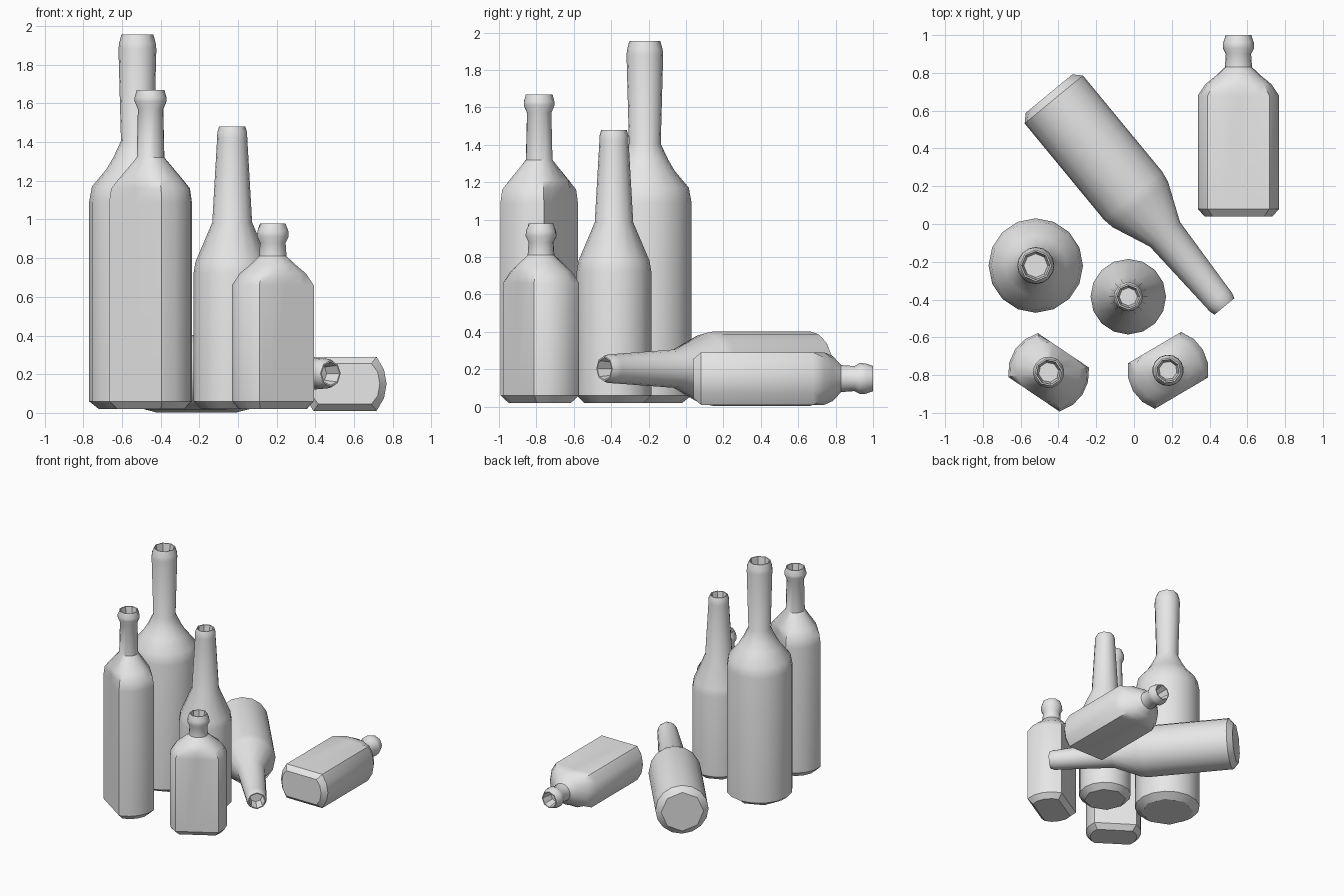
import bpy, bmesh
from math import sin, cos, radians

cube = bpy.data.objects.get("Cube")
if cube:
    bpy.data.objects.remove(cube, do_unlink=True)

# One plain grey for all bottles
grey = bpy.data.materials.new("plain_grey")
grey.use_nodes = True
grey.diffuse_color = (0.8, 0.8, 0.8, 1)
grey.node_tree.nodes["Principled BSDF"].inputs["Base Color"].default_value = (0.8, 0.8, 0.8, 1)

ROUND = [22.5 * i for i in range(16)]
HALF = [-40.6, -20, 0, 20, 40.6, 65, 90, 115]
FLASK = HALF + [a + 180 for a in HALF]


def bottle(name, profile, location, rotation=(0, 0, 0), flat=None):
    """Loft (radius, height) rings; flat clamps the depth to make a flask."""
    bm = bmesh.new()
    widest = max(r for r, z in profile)
    lip_r, lip_z = profile[-1]
    # Recessed mouth inside the lip
    rings = profile + [(lip_r - 0.008, lip_z), (lip_r - 0.02, lip_z - 0.09)]
    loops = []
    for i, (r, z) in enumerate(rings):
        limit = widest
        if flat:
            limit = flat - (widest - r) if i == 0 else flat
        # Base and mouth have eight sides
        eight = i >= len(profile) - 1 or (i == 0 and not flat)
        loop = []
        for k, a in enumerate(FLASK if flat else ROUND):
            if eight:
                a = ROUND[k] + (-45 if flat else 0)
            rr = r * cos(radians(22.5)) if eight and k % 2 else r
            y = max(-limit, min(limit, rr * sin(radians(a))))
            loop.append(bm.verts.new((rr * cos(radians(a)), y, z)))
        loops.append(loop)
    for low, high in zip(loops, loops[1:]):
        for k in range(16):
            n = (k + 1) % 16
            bm.faces.new((low[k], low[n], high[n], high[k]))
    bm.faces.new(loops[0][::-1])
    bm.faces.new(loops[-1])
    mesh = bpy.data.meshes.new(name)
    bm.to_mesh(mesh)
    bm.free()
    mesh.materials.append(grey)
    ob = bpy.data.objects.new(name, mesh)
    bpy.context.collection.objects.link(ob)
    ob.location = location
    ob.rotation_euler = [radians(a) for a in rotation]
    bpy.ops.object.select_all(action="DESELECT")
    ob.select_set(True)
    bpy.context.view_layer.objects.active = ob
    bpy.ops.object.shade_smooth_by_angle(angle=radians(35))


# Silhouettes from base to lip
tall = [(0.2, 0), (0.25, 0.04), (0.25, 1.07), (0.235, 1.15), (0.16, 1.24),
        (0.125, 1.3), (0.085, 1.385), (0.098, 1.86), (0.095, 1.89), (0.083, 1.935)]
tapered = [(0.16, 0), (0.2, 0.04), (0.2, 0.7), (0.19, 0.76), (0.103, 0.965),
           (0.078, 1.4), (0.077, 1.43), (0.068, 1.46)]
tall_flask = [(0.18, 0), (0.215, 0.04), (0.215, 1.07), (0.205, 1.14), (0.165, 1.19),
              (0.072, 1.3), (0.066, 1.55), (0.083, 1.59), (0.083, 1.61), (0.073, 1.65)]
short_flask = [(0.18, 0), (0.215, 0.04), (0.215, 0.64), (0.175, 0.7), (0.12, 0.745),
               (0.072, 0.79), (0.067, 0.86), (0.083, 0.89), (0.081, 0.92), (0.068, 0.96)]

# Standing bottles
bottle("tall_round_bottle", tall, (-0.52, -0.22, 0.02))
bottle("tapered_bottle", tapered, (-0.03, -0.385, 0.02))
bottle("tall_flask", tall_flask, (-0.452, -0.785, 0.02), (0, 0, -34), 0.14)
bottle("short_flask", short_flask, (0.18, -0.775, 0.02), (0, 0, 30.5), 0.14)

# Bottles lying on their sides
bottle("lying_tapered_bottle", tapered, (-0.45, 0.69, 0.203), (90, 0, 39.5))
bottle("lying_flask", short_flask, (0.553, 0.04, 0.15), (-90, 0, 0), 0.14)
